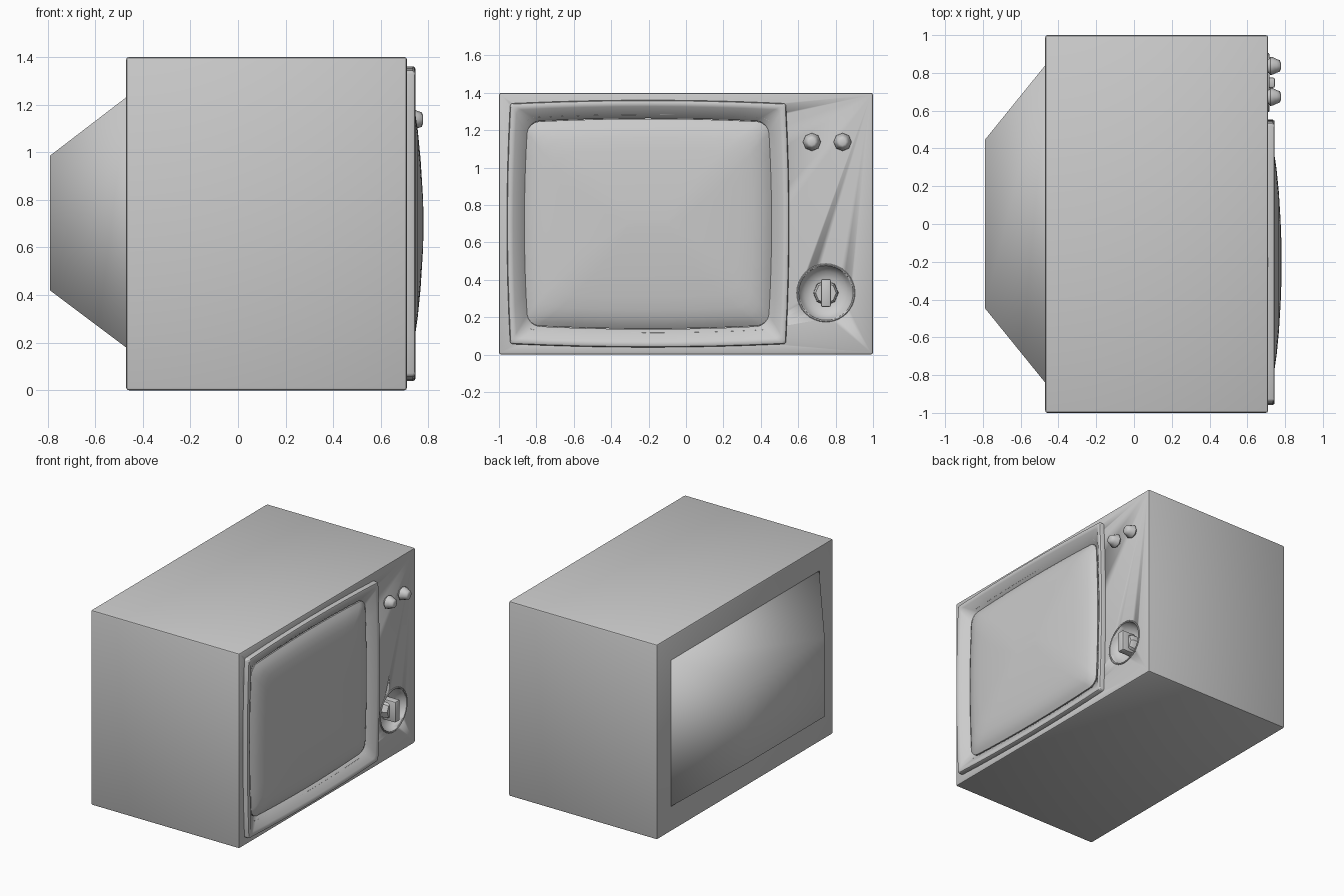
import bpy, bmesh, math

if "Cube" in bpy.data.objects:
    bpy.data.objects.remove(bpy.data.objects["Cube"])


def loft(name, rings, closed=False, angle=35):
    """Skin equal-length rings; caps the ends, or joins last ring to first."""
    bm = bmesh.new()
    vs = [[bm.verts.new(p) for p in r] for r in rings]
    n = len(rings[0])
    pairs = list(zip(vs, vs[1:])) + ([(vs[-1], vs[0])] if closed else [])
    for a, b in pairs:
        for i in range(n):
            j = (i + 1) % n
            bm.faces.new((a[i], a[j], b[j], b[i]))
    if not closed:
        bm.faces.new(vs[0])
        bm.faces.new(vs[-1])
    bmesh.ops.recalc_face_normals(bm, faces=bm.faces)
    return finish(name, bm, angle)


def finish(name, bm, angle=35):
    me = bpy.data.meshes.new(name)
    bm.to_mesh(me)
    bm.free()
    ob = bpy.data.objects.new(name, me)
    bpy.context.collection.objects.link(ob)
    bpy.ops.object.select_all(action='DESELECT')
    bpy.context.view_layer.objects.active = ob
    ob.select_set(True)
    bpy.ops.object.shade_smooth_by_angle(angle=math.radians(angle))
    return ob


def box(name, lo, hi, bevel, segs=2):
    bm = bmesh.new()
    bmesh.ops.create_cube(bm, size=1)
    for v in bm.verts:
        v.co = [(l + h) / 2 + c * (h - l) for l, h, c in zip(lo, hi, v.co)]
    bmesh.ops.bevel(bm, geom=bm.edges[:], offset=bevel, segments=segs,
                    profile=0.5, affect='EDGES')
    return finish(name, bm)


def tube_ring(x, w, h, r, bulge=0.018, cy=-0.203, cz=0.70):
    """Rounded rectangle facing +x whose sides bow outwards."""
    pts = []
    corners = [(1, 1, 0), (-1, 1, 90), (-1, -1, 180), (1, -1, 270)]
    for k, (sy, sz, a0) in enumerate(corners):
        arc = []
        for i in range(5):
            a = math.radians(a0 + 22.5 * i)
            arc.append((sy * (w - r) + r * math.cos(a), sz * (h - r) + r * math.sin(a)))
        pts += arc
        ny, nz, na = corners[(k + 1) % 4]
        a = math.radians(na)
        end = (ny * (w - r) + r * math.cos(a), nz * (h - r) + r * math.sin(a))
        for i in range(1, 8):
            t = i / 8
            pts.append(tuple(p + (q - p) * t for p, q in zip(arc[-1], end)))
    return [(x, cy + y * (1 + bulge / w * (1 - (z / h) ** 2)),
             cz + z * (1 + bulge / h * (1 - (y / w) ** 2))) for y, z in pts]


def lathe(name, profile, y, z, n, closed=False, angle=35):
    """Turn (x, radius) points about an axis along x."""
    rings = [[(x, y + r * math.cos(2 * math.pi * i / n), z + r * math.sin(2 * math.pi * i / n))
              for i in range(n)] for x, r in profile]
    return loft(name, rings, closed, angle)


def rect(x, w, z0, z1):
    return [(x, -w, z0), (x, w, z0), (x, w, z1), (x, -w, z1)]


# cabinet with the screen opening and the dial bowl cut out
cabinet = box("cabinet", (-0.47, -1, 0), (0.71, 1, 1.4), 0.012)
DY, DZ = 0.748, 0.33
cutters = [
    loft("screen_cutter", [tube_ring(0.66, 0.665, 0.565, 0.06), tube_ring(0.8, 0.665, 0.565, 0.06)]),
    lathe("dial_cutter", [(0.64, 0.05), (0.645, 0.085), (0.66, 0.115), (0.685, 0.138),
                          (0.712, 0.146), (0.8, 0.146)], DY, DZ, 32),
]
for c in cutters:
    c.hide_render = True
    m = cabinet.modifiers.new("cut", 'BOOLEAN')
    m.operation = 'DIFFERENCE'
    m.solver = 'EXACT'
    m.object = c
    bpy.context.view_layer.objects.active = cabinet
    bpy.ops.object.modifier_apply(modifier=m.name)
    bpy.data.objects.remove(c)

# tapered tube housing at the back
loft("back_housing", [rect(-0.46, 0.84, 0.18, 1.23), rect(-0.47, 0.84, 0.18, 1.23),
                      rect(-0.79, 0.445, 0.42, 0.985)], angle=80)

# screen frame: outer wall, rounded rim, slope down to the glass
loft("screen_frame", [tube_ring(x, w, w - 0.094, r) for x, w, r in [
    (0.69, 0.737, 0.015), (0.735, 0.737, 0.015), (0.742, 0.733, 0.015), (0.745, 0.726, 0.015),
    (0.745, 0.712, 0.02), (0.74, 0.703, 0.025), (0.70, 0.645, 0.06), (0.69, 0.64, 0.06)]],
    closed=True)

# bulging glass
loft("screen", [tube_ring(x, w, w - 0.1, r, b) for x, w, r, b in [
    (0.685, 0.643, 0.06, 0.018), (0.70, 0.643, 0.06, 0.018), (0.717, 0.62, 0.06, 0.018),
    (0.733, 0.587, 0.07, 0.016), (0.745, 0.545, 0.08, 0.015), (0.755, 0.48, 0.08, 0.012),
    (0.767, 0.36, 0.08, 0.01), (0.776, 0.22, 0.05, 0.005), (0.78, 0.12, 0.01, 0)]])

# two small control knobs
for i, y in enumerate((0.673, 0.837)):
    lathe(f"control_knob_{i + 1}", [(0.70, 0.036), (0.715, 0.038), (0.722, 0.048), (0.735, 0.046),
                                    (0.755, 0.036), (0.772, 0.03), (0.777, 0.018)], y, 1.137, 8, angle=50)

# channel dial: rim, octagonal hub and grip bar
lathe("dial_rim", [(0.70, 0.157), (0.714, 0.156), (0.717, 0.152), (0.714, 0.146), (0.70, 0.144)],
      DY, DZ, 32, closed=True)
lathe("dial_hub", [(0.63, 0.068), (0.685, 0.066), (0.70, 0.055)], DY, DZ, 8)
box("dial_grip", (0.64, DY - 0.027, DZ - 0.075), (0.746, DY + 0.027, DZ + 0.075), 0.01)
